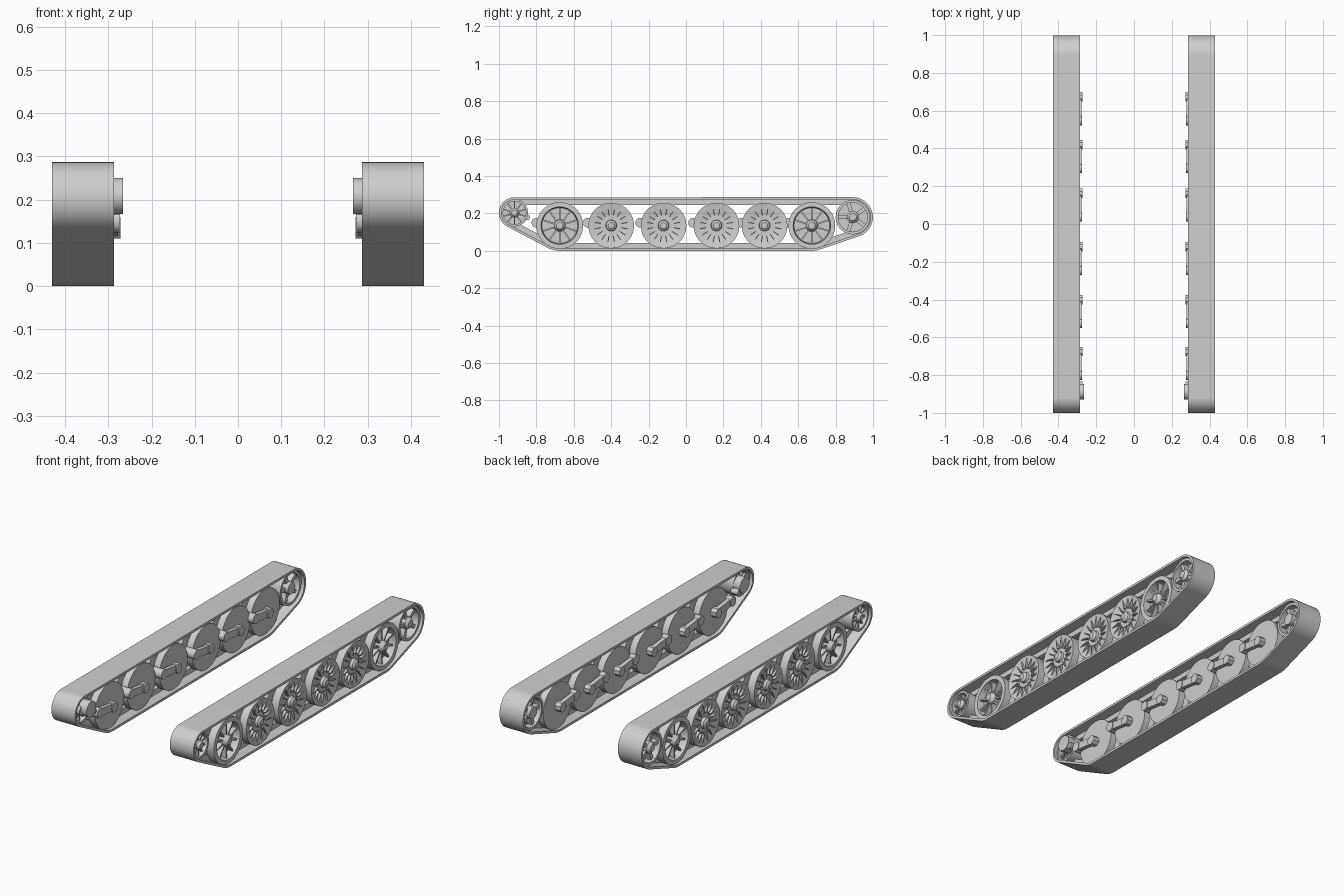
import bpy, bmesh
from math import sin, cos, pi
from mathutils import Matrix, Vector

cube = bpy.data.objects.get("Cube")
if cube:
    bpy.data.objects.remove(cube, do_unlink=True)

grey = bpy.data.materials.new("light_grey")
grey.use_nodes = True
colour = (0.62, 0.62, 0.62, 1)
grey.diffuse_color = colour
grey.node_tree.nodes["Principled BSDF"].inputs["Base Color"].default_value = colour


def finish(name, bm):
    """Turn a bmesh of the left-hand part into an object mirrored to both sides."""
    bmesh.ops.remove_doubles(bm, verts=bm.verts, dist=1e-5)
    bmesh.ops.recalc_face_normals(bm, faces=bm.faces)
    mesh = bpy.data.meshes.new(name)
    bm.to_mesh(mesh)
    bm.free()
    mesh.materials.append(grey)
    ob = bpy.data.objects.new(name, mesh)
    bpy.context.collection.objects.link(ob)
    bpy.ops.object.select_all(action="DESELECT")
    ob.select_set(True)
    bpy.context.view_layer.objects.active = ob
    bpy.ops.object.shade_smooth_by_angle()
    mirror = ob.modifiers.new("both_sides", "MIRROR")
    mirror.use_mirror_merge = False
    return ob


def skin(bm, rings, loop=False):
    """Bridge successive rings of points with quads."""
    rows = [[bm.verts.new(p) for p in ring] for ring in rings]
    n = len(rows[0])
    pairs = list(zip(rows, rows[1:])) + ([(rows[-1], rows[0])] if loop else [])
    for a, b in pairs:
        for i in range(n):
            j = (i + 1) % n
            bm.faces.new((a[i], a[j], b[j], b[i]))
    return rows


def lathe(bm, y, z, profile, loop=False, steps=40):
    """Spin (radius, x) points about an axle parallel to x."""
    angles = [2 * pi * i / steps for i in range(steps)]
    skin(bm, [[(x, y + r * cos(a), z + r * sin(a)) for a in angles]
              for r, x in profile], loop)


def wrap(circles, x, inset=0, steps=120):
    """Outline of a belt pulled tight around circles (y, z, radius)."""
    points = []
    for i in range(steps):
        a = 2 * pi * (i + 0.5) / steps
        y, z, r = max(circles, key=lambda c: c[0] * cos(a) + c[1] * sin(a) + c[2])
        points.append((x, y + (r - inset) * cos(a), z + (r - inset) * sin(a)))
    return points


def band(name, circles, x0, x1, outer, inner):
    bm = bmesh.new()
    skin(bm, [wrap(circles, x0, outer), wrap(circles, x1, outer),
              wrap(circles, x1, inner), wrap(circles, x0, inner)], True)
    return finish(name, bm)


def block(bm, circles, x0, x1, steps=32):
    """Solid plate with rounded ends."""
    rows = skin(bm, [wrap(circles, x0, 0, steps), wrap(circles, x1, 0, steps)])
    for row in rows:
        bm.faces.new(row)


def spokes(bm, y, z, count, r0, r1, x0, x1, width):
    """Radial bars around an axle."""
    for i in range(count):
        turn = Matrix.Rotation(2 * pi * (i + 0.5) / count, 4, "X")
        centre = Matrix.Translation(Vector(((x0 + x1) / 2, (r0 + r1) / 2, 0)))
        size = Matrix.Diagonal((x1 - x0, r1 - r0, width, 1))
        bmesh.ops.create_cube(bm, size=1, matrix=Matrix.Translation((0, y, z)) @ turn @ centre @ size)


# Layout: front idler, rear sprocket and six road wheels
AXLE = 0.135
IDLER = (-0.917, 0.203)
SPROCKET = (0.892, 0.18)
WHEELS = [-0.675, -0.4, -0.12, 0.163, 0.42, 0.673]
path = [(*IDLER, 0.083), (*SPROCKET, 0.107),
        (WHEELS[0], AXLE, AXLE), (WHEELS[-1], AXLE, AXLE)]

# Track belt and its central guide ridge
band("track_belt", path, 0.287, 0.43, 0, 0.013)
band("track_guide_ridge", path, 0.345, 0.37, 0.012, 0.042)

# Shared back halves: flat inner disc, groove for the guide, outer disc
def twin_disc(r):
    return [(0, 0.306), (r, 0.306), (r, 0.343), (0.08, 0.343),
            (0.08, 0.372), (r, 0.372), (r, 0.415)]

DISHED = twin_disc(0.122) + [(0.114, 0.415), (0.062, 0.396), (0.052, 0.396), (0.052, 0.403),
                             (0.03, 0.403), (0.028, 0.418), (0.016, 0.427), (0, 0.427)]
DEEP = twin_disc(0.125) + [(0.1, 0.415), (0.095, 0.376), (0.032, 0.376),
                           (0.03, 0.408), (0.018, 0.424), (0, 0.426)]

for i, y in enumerate(WHEELS):
    # Road wheel
    bm = bmesh.new()
    if i in (0, len(WHEELS) - 1):
        lathe(bm, y, AXLE, DEEP)
        spokes(bm, y, AXLE, 10, 0.025, 0.098, 0.374, 0.402, 0.008)
    else:
        lathe(bm, y, AXLE, DISHED)
        spokes(bm, y, AXLE, 16, 0.056, 0.116, 0.385, 0.414, 0.005)
    finish(f"road_wheel_{i + 1}", bm)

    # Suspension arm with a pivot at its front end
    bm = bmesh.new()
    pivot = (y - 0.125, 0.15)
    block(bm, [(y, AXLE, 0.02), (*pivot, 0.02)], 0.277, 0.3)
    block(bm, [(y, AXLE, 0.027)], 0.272, 0.31, 8)
    block(bm, [(*pivot, 0.026)], 0.274, 0.34, 20)
    finish(f"suspension_arm_{i + 1}", bm)


def spoked_wheel(name, centre, r, rim, hub, count, width):
    """Rim, thin web, spokes showing on both faces and a hub."""
    bm = bmesh.new()
    lathe(bm, *centre, [(r, 0.305), (r, 0.415), (r - rim, 0.415), (r - rim, 0.305)], True)
    lathe(bm, *centre, [(0, 0.35), (r - rim / 2, 0.35), (r - rim / 2, 0.366), (0, 0.366)])
    spokes(bm, *centre, count, hub * 0.6, r - rim / 2, 0.318, 0.402, width)
    lathe(bm, *centre, [(0, 0.3), (hub, 0.3), (hub, 0.408), (hub * 0.6, 0.422), (0, 0.424)], steps=24)
    finish(name, bm)


spoked_wheel("front_idler", IDLER, 0.073, 0.012, 0.026, 10, 0.007)
spoked_wheel("rear_sprocket", SPROCKET, 0.092, 0.014, 0.032, 5, 0.02)

# Idler crank on the inner side
bm = bmesh.new()
block(bm, [(-0.888, 0.208, 0.042)], 0.266, 0.315)
block(bm, [(-0.888, 0.2, 0.03), (-0.85, 0.18, 0.015)], 0.272, 0.315)
finish("idler_crank", bm)
